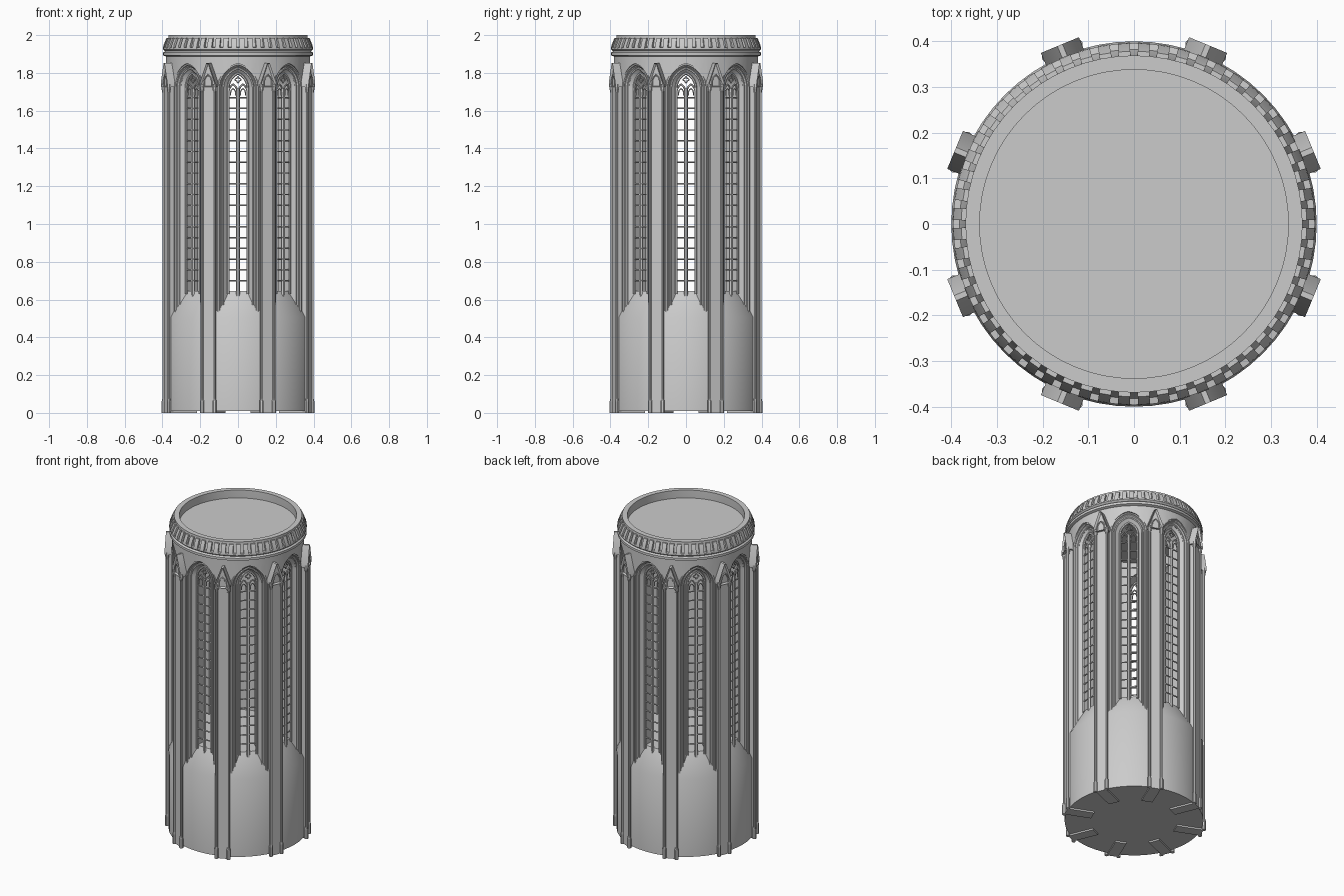
import bpy, bmesh
from math import sin, cos, pi, radians, hypot, atan2
from mathutils import Matrix, Vector

if "Cube" in bpy.data.objects:
    bpy.data.objects.remove(bpy.data.objects["Cube"])

BAYS = 8
SEG = 64


def finish(name, bm, copies=1, offset=0.0):
    """Turn a bmesh into one object, or a ring of linked copies about z."""
    bmesh.ops.recalc_face_normals(bm, faces=bm.faces)
    me = bpy.data.meshes.new(name)
    bm.to_mesh(me)
    bm.free()
    return ring(name, me, copies, offset)


def ring(name, me, copies, offset=0.0):
    me.shade_smooth()
    me.set_sharp_from_angle(angle=radians(30))
    for k in range(copies):
        ob = bpy.data.objects.new(name if copies == 1 else f"{name}_{k + 1}", me)
        ob.rotation_euler.z = offset + 2 * pi * k / copies
        bpy.context.collection.objects.link(ob)
    return ob


def lathe(name, profile, closed):
    """Revolve (radius, z) points; open profiles get flat end caps."""
    bm = bmesh.new()
    rows = [[bm.verts.new((r * cos(2 * pi * i / SEG), r * sin(2 * pi * i / SEG), z))
             for i in range(SEG)] for r, z in profile]
    pairs = list(zip(rows, rows[1:]))
    if closed:
        pairs.append((rows[-1], rows[0]))
    else:
        bm.faces.new(rows[0])
        bm.faces.new(rows[-1])
    for a, b in pairs:
        for i in range(SEG):
            j = (i + 1) % SEG
            bm.faces.new((a[i], a[j], b[j], b[i]))
    return finish(name, bm)


def loft(bm, sections):
    """Join equal-length point loops into a closed solid; returns the first cap."""
    rows = [[bm.verts.new(p) for p in s] for s in sections]
    n = len(rows[0])
    for a, b in zip(rows, rows[1:]):
        for i in range(n):
            bm.faces.new((a[i], a[(i + 1) % n], b[(i + 1) % n], b[i]))
    bm.faces.new(rows[-1])
    return bm.faces.new(rows[0])


def prism(bm, outline, d0, d1):
    """Extrude an (x, z) outline along the outward direction (-y)."""
    return loft(bm, [[(x, -d, z) for x, z in outline] for d in (d1, d0)])


def cyl(bm, x, d, r, z0, z1, r1=None):
    bmesh.ops.create_cone(bm, cap_ends=True, segments=8, radius1=r, radius2=r if r1 is None else r1,
                          depth=z1 - z0, matrix=Matrix.Translation((x, -d, (z0 + z1) / 2)))


def arch(w, spring, rise, foot, cx=0.0, n=8):
    """Pointed arch as (x, z) points running from right foot to left foot."""
    R = (w * w + rise * rise) / (2 * w)
    top = atan2(rise, R - w)
    half = [(w - R + R * cos(top * i / n), spring + R * sin(top * i / n)) for i in range(n + 1)]
    half = [(w, foot)] + half
    half[-1] = (0.0, spring + rise)
    pts = half + [(-x, z) for x, z in reversed(half[:-1])]
    return [(x + cx, z) for x, z in pts]


def tubes(name, items, copies, offset=0.0):
    """Sweep rods along (x, z) paths: items are (points, depth, radius, cyclic)."""
    cu = bpy.data.curves.new(name, 'CURVE')
    cu.dimensions = '3D'
    cu.bevel_depth = 1.0
    cu.bevel_resolution = 1
    cu.use_fill_caps = True
    for pts, d, r, cyclic in items:
        sp = cu.splines.new('POLY')
        sp.points.add(len(pts) - 1)
        for p, (x, z) in zip(sp.points, pts):
            p.co = (x, -d, z, 1)
            p.radius = r
        sp.use_cyclic_u = cyclic
    tmp = bpy.data.objects.new(name + "_path", cu)
    bpy.context.collection.objects.link(tmp)
    me = bpy.data.meshes.new_from_object(tmp.evaluated_get(bpy.context.evaluated_depsgraph_get()))
    bpy.data.objects.remove(tmp)
    ring(name, me, copies, offset)


# Base drum with its sloping window sill
lathe("base_drum", [(0.40, 0.01), (0.40, 0.505), (0.33, 0.645)], False)

# Thick wall, pierced by eight stepped pointed openings
wall = lathe("window_wall", [(0.25, 0.4), (0.382, 0.4), (0.382, 1.895), (0.25, 1.895)], True)
bm = bmesh.new()
steps = [(0.45, 0.105), (0.362, 0.105), (0.362, 0.092), (0.352, 0.084), (0.352, 0.074),
         (0.335, 0.056), (0.2, 0.054)]
for k in range(BAYS):
    rot = Matrix.Rotation(2 * pi * k / BAYS, 3, 'Z')
    loft(bm, [[rot @ Vector((x, -d, z)) for x, z in arch(w, 1.72, w + 0.025, 0.45)]
              for d, w in steps])
cutter = finish("opening_cutter", bm)
cutter.hide_render = True
mod = wall.modifiers.new("openings", 'BOOLEAN')
mod.object = cutter
mod.operation = 'DIFFERENCE'
mod.solver = 'EXACT'
bpy.context.view_layer.update()
wall.data = bpy.data.meshes.new_from_object(
    wall.evaluated_get(bpy.context.evaluated_depsgraph_get()))
wall.modifiers.clear()
bpy.data.objects.remove(cutter)
wall.data.shade_smooth()
wall.data.set_sharp_from_angle(angle=radians(30))

# Roll mouldings around each opening
tubes("arch_moulding", [
    (arch(0.102, 1.72, 0.127, 0.5), 0.366, 0.007, False),
    (arch(0.079, 1.72, 0.104, 0.52), 0.354, 0.006, False),
], BAYS)

# Window grille: mullions, cross bars, lancets and a foiled eye
D = 0.337
eye = [((0.013 + 0.004 * cos(4 * t)) * cos(t), 1.764 + (0.013 + 0.004 * cos(4 * t)) * sin(t))
       for t in (2 * pi * i / 24 for i in range(24))]
grille = [(arch(0.051, 1.72, 0.078, 0.63), D, 0.007, False),
          ([(0, 0.615), (0, 1.72)], D, 0.010, False),
          (eye, D, 0.0035, True)]
for s in (-1, 1):
    grille.append((arch(0.024, 1.695, 0.045, 1.66, s * 0.026, 5), D, 0.005, False))
    grille.append((arch(0.013, 1.695, 0.022, 1.68, s * 0.026, 4), D, 0.003, False))
grille += [([(-0.052, 0.70 + 0.057 * i), (0.052, 0.70 + 0.057 * i)], D, 0.004, False)
           for i in range(18)]
tubes("window_grille", grille, BAYS)

# Piers between the bays, each with twin shafts
half = pi / BAYS
bm = bmesh.new()
prism(bm, [(-0.033, 0), (0.033, 0), (0.033, 1.74), (-0.033, 1.74)], 0.25, 0.41)
for s in (-1, 1):
    x = s * 0.036
    cyl(bm, x, 0.411, 0.008, 0.0, 1.74)
    cyl(bm, x, 0.411, 0.012, 0.0, 0.06)
    cyl(bm, x, 0.411, 0.012, 0.06, 0.075, 0.008)
    cyl(bm, x, 0.411, 0.008, 1.695, 1.715, 0.012)
    cyl(bm, x, 0.411, 0.012, 1.715, 1.74)
finish("pier", bm, BAYS, half)

# Gablets crowning the piers, with a sunk front panel and small niche arch
bm = bmesh.new()
front = prism(bm, [(-0.045, 1.725), (0.045, 1.725), (0.045, 1.745), (0.006, 1.852),
                   (-0.006, 1.852), (-0.045, 1.745)], 0.345, 0.424)
bmesh.ops.recalc_face_normals(bm, faces=bm.faces)
bmesh.ops.inset_region(bm, faces=[front], thickness=0.009, depth=0)
bmesh.ops.translate(bm, verts=front.verts, vec=(0, 0.012, 0))
finish("gablet", bm, BAYS, half)
tubes("gablet_niche", [(arch(0.022, 1.75, 0.04, 1.73, 0, 5), 0.416, 0.004, False)], BAYS, half)

# Cornice, sloping parapet and rim around the sunken roof
lathe("cornice_parapet", [(0.34, 1.88), (0.378, 1.885), (0.396, 1.893), (0.396, 1.908),
                          (0.386, 1.915), (0.396, 1.924), (0.396, 1.934), (0.382, 1.936),
                          (0.369, 1.984), (0.369, 2.0), (0.338, 2.0), (0.338, 1.9)], True)
lathe("roof_slab", [(0.345, 1.87), (0.345, 1.95)], False)

# Ring of raked dentils on the parapet
bm = bmesh.new()
N = 56
for k in range(N):
    rot = Matrix.Rotation(2 * pi * (k + 0.5) / N, 3, 'Z')
    side = [(0.36, 1.928), (0.397, 1.928), (0.395, 1.945), (0.378, 1.986), (0.36, 1.986)]
    loft(bm, [[rot @ Vector((x, -d, z)) for d, z in side] for x in (-0.013, 0.013)])
finish("parapet_dentils", bm)
